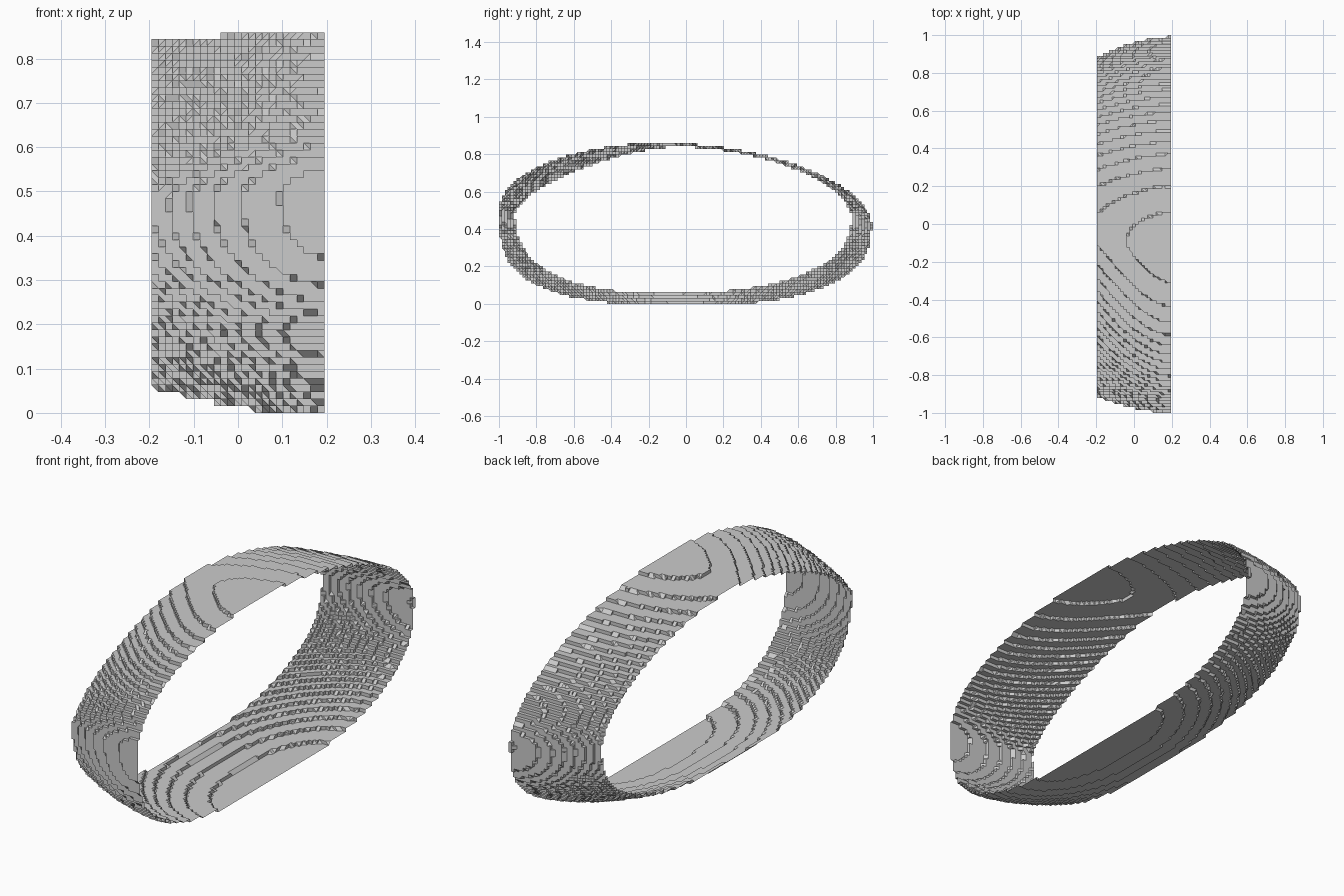
import bpy, bmesh, math

cube = bpy.data.objects.get("Cube")
if cube:
    bpy.data.objects.remove(cube, do_unlink=True)

CELL = 2 / 128          # size of the stepped grid
HALF_WIDTH = 0.197
COLUMNS, STEPS = 75, 1200

# Each rim: extreme positions, then the roundness of its four quarters
WIDE_RIM = dict(left=-1.0, left_z=0.5, right=0.993, right_z=0.42,
                top=0.86, top_y=-0.12, bottom=-0.006, bottom_y=0.05,
                power=(1.85, 2.0, 3.1, 2.45))
NARROW_RIM = dict(left=-0.915, left_z=0.485, right=0.885, right_z=0.46,
                  top=0.84, top_y=-0.05, bottom=0.057, bottom_y=-0.1,
                  power=(1.8, 1.5, 2.45, 2.35))


def rim_point(rim, step):
    """Point on a closed outline made of four superellipse quarters."""
    angle = math.tau * (step + 0.5) / STEPS
    c, s = math.cos(angle), math.sin(angle)
    n = rim["power"][int(angle / (math.pi / 2)) % 4]
    r = (abs(c) ** n + abs(s) ** n) ** (-1 / n)
    side = "right" if c > 0 else "left"
    end = "top" if s > 0 else "bottom"
    cy, cz = rim[end + "_y"], rim[side + "_z"]
    return (cy + abs(c) * r * (rim[side] - cy),
            cz + abs(s) * r * (rim[end] - cz))


def snap(value, offset=0.0):
    return (round(value / CELL - offset) + offset) * CELL


# Stepped band: a flared ring with its surface snapped to the grid
bm = bmesh.new()
narrow = [rim_point(NARROW_RIM, step) for step in range(STEPS)]
wide = [rim_point(WIDE_RIM, step) for step in range(STEPS)]
corners = {}


def corner(x, y, z):
    """Grid corner shared by every sample that snaps to it."""
    key = (snap(x, 0.5), snap(y), snap(z))
    if key not in corners:
        corners[key] = bm.verts.new(key)
    return corners[key]


rings = []
for column in range(COLUMNS + 1):
    t = column / COLUMNS
    blend = 1 - (1 - t) ** 1.75
    x = (2 * t - 1) * HALF_WIDTH
    rings.append([corner(x, y0 + (y1 - y0) * blend, z0 + (z1 - z0) * blend)
                  for (y0, z0), (y1, z1) in zip(narrow, wide)])

for a, b in zip(rings, rings[1:]):
    for i in range(STEPS):
        j = (i + 1) % STEPS
        for tri in ((a[i], b[i], b[j]), (a[i], b[j], a[j])):
            if len(set(tri)) == 3 and not bm.faces.get(tri):
                bm.faces.new(tri)

bmesh.ops.dissolve_degenerate(bm, dist=CELL / 20, edges=bm.edges)
bmesh.ops.recalc_face_normals(bm, faces=bm.faces)

mesh = bpy.data.meshes.new("stepped_band")
bm.to_mesh(mesh)
bm.free()
band = bpy.data.objects.new("stepped_band", mesh)
bpy.context.collection.objects.link(band)

# Plain grey material
grey = bpy.data.materials.new("light_grey")
grey.use_nodes = True
color = (0.6, 0.6, 0.6, 1)
grey.diffuse_color = color
grey.node_tree.nodes["Principled BSDF"].inputs["Base Color"].default_value = color
mesh.materials.append(grey)
